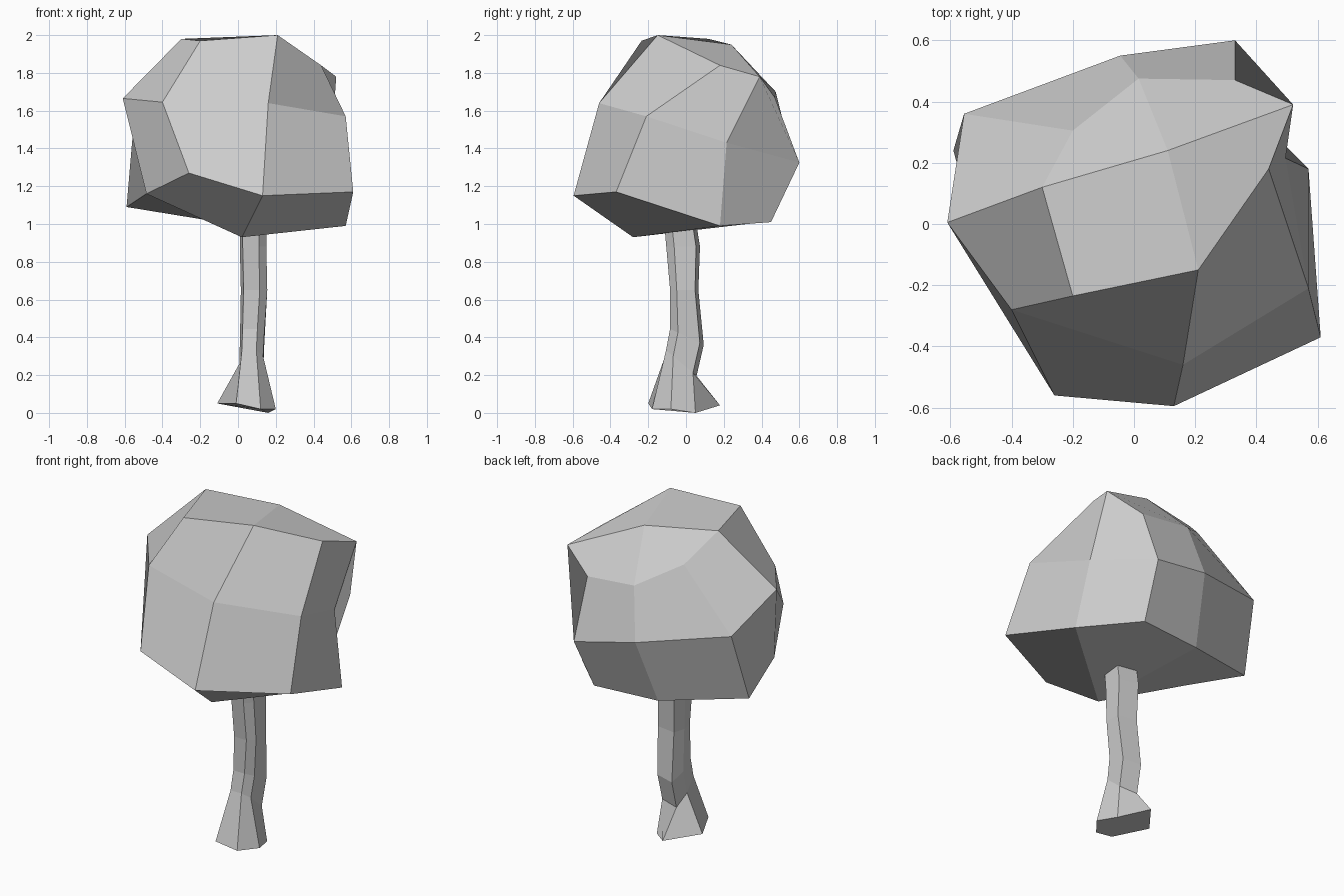
import bpy, bmesh

if "Cube" in bpy.data.objects:
    bpy.data.objects.remove(bpy.data.objects["Cube"])


def skin(name, rings, bottom=None, top=None):
    """Join stacked rings with quads; close each end with four quads round a centre or one n-gon.
    Corner order sets which diagonal a bent quad folds along."""
    bm = bmesh.new()
    loops = [[bm.verts.new(p) for p in ring] for ring in rings]
    n = len(loops[0])
    for lo, hi in zip(loops, loops[1:]):
        for i in range(n):
            j = (i + 1) % n
            bm.faces.new((lo[j], hi[j], hi[i], lo[i]))
    for loop, centre in ((loops[0], bottom), (loops[-1], top)):
        if centre is None:
            bm.faces.new(loop)
        else:
            c = bm.verts.new(centre)
            for i in range(0, n, 2):
                bm.faces.new((loop[i], loop[i + 1], loop[(i + 2) % n], c))
    bm.normal_update()
    for f in bm.faces:   # only the lower caps face inward
        if all(v.co.z < rings[0][0][2] + .2 for v in f.verts) and f.normal.z > .5:
            f.normal_flip()
    mesh = bpy.data.meshes.new(name)
    bm.to_mesh(mesh)
    bm.free()
    obj = bpy.data.objects.new(name, mesh)
    bpy.context.collection.objects.link(obj)
    return obj


# Leafy crown: three uneven rings of eight, counter-clockwise from the left side
low = [(-.485, -.15, 1.16), (-.26, -.56, 1.27), (.13, -.595, 1.15), (.61, -.37, 1.17),
       (.57, .18, .99), (.30, .45, 1.01), (-.10, .41, 1.01), (-.59, .24, 1.09)]
middle = [(-.61, .005, 1.665), (-.40, -.28, 1.645), (.16, -.46, 1.64), (.57, -.21, 1.57),
          (.495, .215, 1.43), (.33, .60, 1.325), (-.045, .55, 1.40), (-.555, .36, 1.50)]
high = [(-.30, .12, 1.98), (-.20, -.235, 1.97), (.21, -.15, 2.0), (.44, .18, 1.84),
        (.52, .39, 1.78), (.33, .47, 1.67), (.015, .475, 1.70), (-.20, .305, 1.82)]
skin("crown", [low, middle, high], bottom=(.02, -.28, .93), top=(.11, .24, 1.95))

# Trunk: flared root ring, then one six-sided section shifted, scaled and tilted up the stem
roots = [(.20, -.08, .02), (.16, .05, 0), (.03, .18, .04),
         (-.11, 0, .05), (-.01, -.20, .05), (.12, -.18, .02)]
section = [(.07, -.05), (.07, .06), (-.05, .08), (-.07, 0), (-.055, -.085), (.03, -.09)]
trunk = [roots]
for z, x, y, sx, sy, tilt in ((.26, .07, -.02, .9, .95, -.8), (.40, .075, .01, .92, 1.05, -.5),
                              (.65, .085, -.005, 1, .88, 0), (.88, .08, -.01, 1, 1.05, 0),
                              (1.0, .08, -.025, 1, 1, 0)):
    trunk.append([(x + sx * u, y + sy * v, z + tilt * v) for u, v in section])
skin("trunk", trunk)
